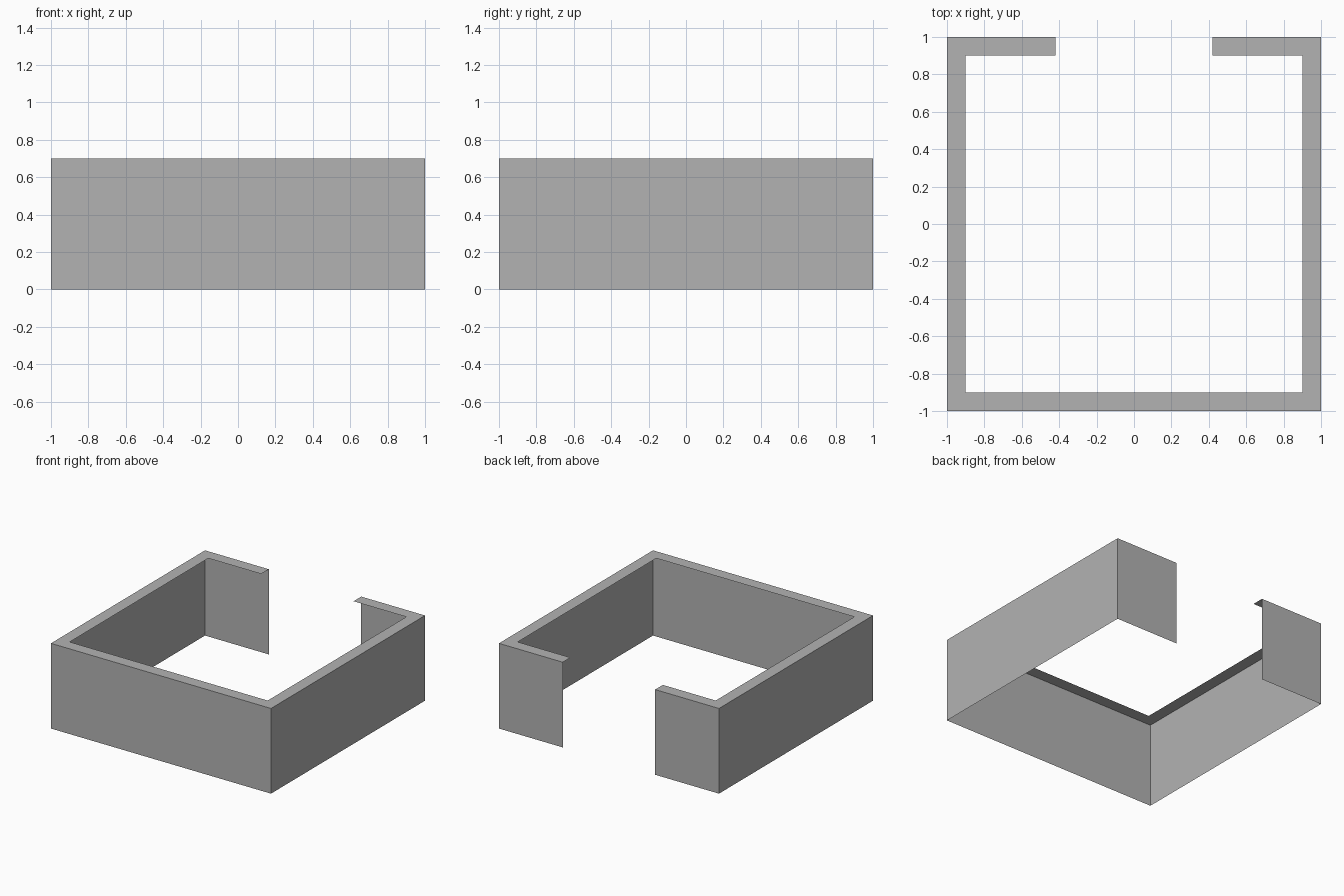
import bpy
import bmesh

HALF = 1.0      # outer half width
HEIGHT = 0.7
RIM = 0.1       # width of the inward rim
GAP = 0.42      # half width of the opening at the back

cube = bpy.data.objects.get("Cube")
if cube:
    bpy.data.objects.remove(cube)

grey = bpy.data.materials.new("plain_grey")
grey.use_nodes = True
colour = (0.45, 0.45, 0.45, 1)
grey.diffuse_color = colour
grey.node_tree.nodes["Principled BSDF"].inputs["Base Color"].default_value = colour


def outline(half):
    """Open path round the enclosure, from one side of the gap to the other."""
    return [(GAP, half), (half, half), (half, -half),
            (-half, -half), (-half, half), (-GAP, half)]


def strip(name, lower, upper):
    """Sheet of quads joining two matching paths of points."""
    bm = bmesh.new()
    a = [bm.verts.new(p) for p in lower]
    b = [bm.verts.new(p) for p in upper]
    for i in range(len(a) - 1):
        bm.faces.new((a[i + 1], a[i], b[i], b[i + 1]))
    mesh = bpy.data.meshes.new(name)
    bm.to_mesh(mesh)
    bm.free()
    mesh.materials.append(grey)
    obj = bpy.data.objects.new(name, mesh)
    bpy.context.collection.objects.link(obj)


def at(path, z):
    return [(x, y, z) for x, y in path]


# Thin outer walls, open at the bottom
strip("outer_walls", at(outline(HALF), 0), at(outline(HALF), HEIGHT))
# Flat rim turned inward along the top
strip("top_rim", at(outline(HALF), HEIGHT), at(outline(HALF - RIM), HEIGHT))
